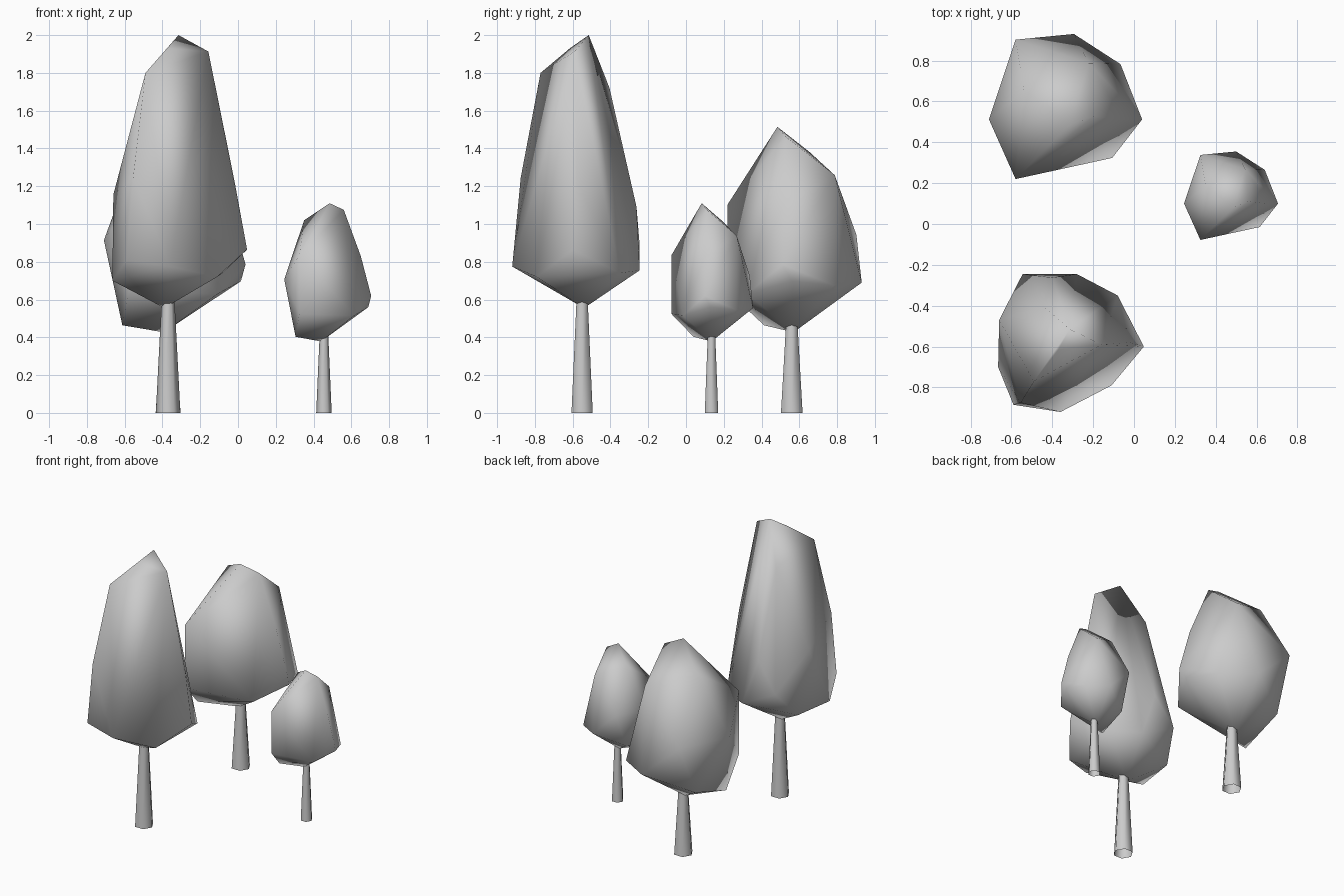
import bpy, bmesh, math

if "Cube" in bpy.data.objects:
    bpy.data.objects.remove(bpy.data.objects["Cube"])


def finish(name, bm, angle):
    bmesh.ops.recalc_face_normals(bm, faces=bm.faces)
    mesh = bpy.data.meshes.new(name)
    bm.to_mesh(mesh)
    bm.free()
    ob = bpy.data.objects.new(name, mesh)
    bpy.context.collection.objects.link(ob)
    bpy.ops.object.select_all(action='DESELECT')
    ob.select_set(True)
    bpy.context.view_layer.objects.active = ob
    bpy.ops.object.shade_smooth_by_angle(angle=math.radians(angle))
    return ob


def crown(name, points, offset=(0, 0, 0), scale=(1, 1, 1)):
    """Faceted foliage lump: hull of a few control points."""
    bm = bmesh.new()
    for p in points:
        bm.verts.new([o + c * s for o, c, s in zip(offset, p, scale)])
    bmesh.ops.convex_hull(bm, input=bm.verts)
    loose = [v for v in bm.verts if not v.link_faces]
    bmesh.ops.delete(bm, geom=loose, context='VERTS')
    return finish(name, bm, 88)


def trunk(name, x, y, height, r_base, r_top):
    """Tapered six-sided trunk, open at both ends."""
    bm = bmesh.new()
    rings = []
    for z, r in ((0, r_base), (height, r_top)):
        rings.append([bm.verts.new((x + r * math.cos(i * math.pi / 3),
                                    y + r * math.sin(i * math.pi / 3), z))
                      for i in range(6)])
    for i in range(6):
        j = (i + 1) % 6
        bm.faces.new((rings[0][i], rings[0][j], rings[1][j], rings[1][i]))
    return finish(name, bm, 65)


# Round crown shape, shared by the small and medium trees
round_crown = [
    (.44, .135, .378), (.305, .04, .403), (.312, .245, .475),
    (.325, -.078, .525), (.615, -.015, .515), (.69, .13, .56),
    (.64, .265, .545), (.50, .355, .555), (.325, .338, .725),
    (.245, .10, .706), (.705, .10, .62),
    (.325, -.078, .833), (.65, .10, .83), (.545, .268, .938),
    (.35, .187, 1.02), (.56, .11, 1.075), (.485, .083, 1.11),
]

# Tall crown shape
tall_crown = [
    (-.39, -.54, .555), (-.665, -.70, .70), (-.62, -.40, .70),
    (-.36, -.92, .775), (-.59, -.885, .81), (-.11, -.79, .72),
    (.048, -.60, .865), (-.08, -.35, .74), (-.28, -.245, .755),
    (-.545, -.245, .885), (-.40, -.262, 1.09),
    (-.66, -.47, 1.155), (-.02, -.58, 1.235), (-.555, -.875, 1.245),
    (-.44, -.405, 1.72), (-.49, -.77, 1.80),
    (-.37, -.615, 1.93), (-.157, -.59, 1.913), (-.315, -.515, 2.0),
]

# Tall tree
trunk("tall_trunk", -.37, -.55, .60, .065, .034)
crown("tall_crown", tall_crown)

# Medium tree: round crown enlarged
s = (1.63, 1.64, 1.486)
trunk("medium_trunk", -.37, .56, .47, .066, .035)
crown("medium_crown", round_crown,
      (-.71 - .245 * s[0], .22 + .078 * s[1], .437 - .385 * s[2]), s)

# Small tree
trunk("small_trunk", .455, .135, .41, .041, .023)
crown("small_crown", round_crown)
